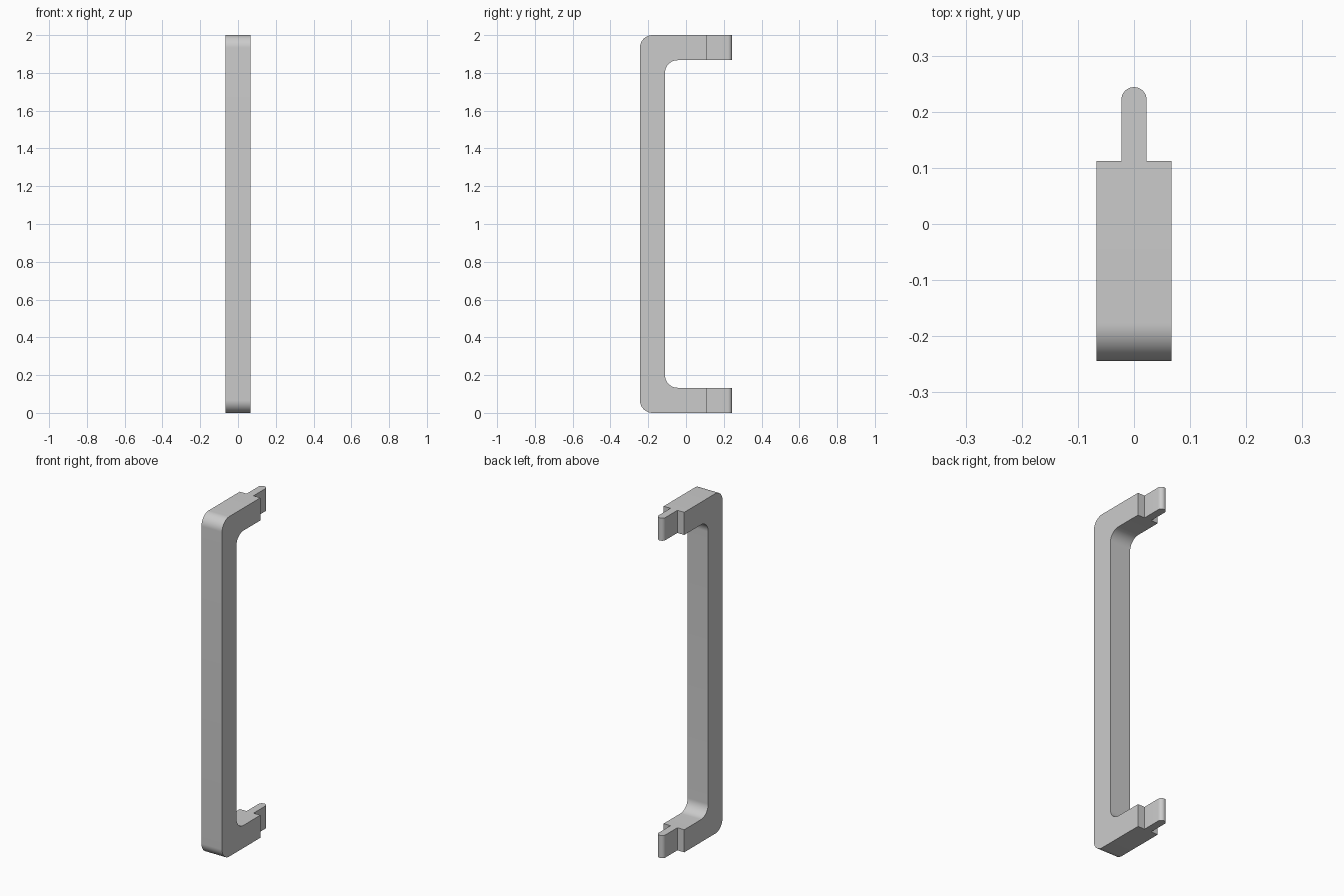
import bpy
import bmesh
from math import sin, cos, pi
from mathutils import Vector

cube = bpy.data.objects.get("Cube")
if cube:
    bpy.data.objects.remove(cube, do_unlink=True)

HALF_W = 0.067             # half the handle width
THICK = 0.133              # bar thickness
FRONT, SHOULDER, BACK = -0.244, 0.112, 0.244
TAB_R = 0.0225             # half the tab thickness, and its end radius
FILLET = 0.067
HEIGHT = 2.0

grey = bpy.data.materials.new("plain grey")
grey.use_nodes = True
grey.diffuse_color = (0.6, 0.6, 0.6, 1)
grey.node_tree.nodes["Principled BSDF"].inputs["Base Color"].default_value = (0.6, 0.6, 0.6, 1)


def arc(cx, cy, r, start, end, steps=16):
    """Points along a circular arc, angles in radians."""
    angles = [start + (end - start) * i / steps for i in range(steps + 1)]
    return [(cx + r * cos(a), cy + r * sin(a)) for a in angles]


def extrude_profile(name, points, depth):
    """Fill a closed outline and extrude it along the depth vector."""
    bm = bmesh.new()
    face = bm.faces.new([bm.verts.new(p) for p in points])
    result = bmesh.ops.extrude_face_region(bm, geom=[face])
    moved = [g for g in result["geom"] if isinstance(g, bmesh.types.BMVert)]
    bmesh.ops.translate(bm, verts=moved, vec=Vector(depth))
    bmesh.ops.recalc_face_normals(bm, faces=bm.faces)
    mesh = bpy.data.meshes.new(name)
    bm.to_mesh(mesh)
    bm.free()
    mesh.materials.append(grey)
    obj = bpy.data.objects.new(name, mesh)
    bpy.context.collection.objects.link(obj)
    bpy.ops.object.select_all(action="DESELECT")
    obj.select_set(True)
    bpy.context.view_layer.objects.active = obj
    bpy.ops.object.shade_smooth_by_angle(angle=pi / 6)
    return obj


# C-shaped grip: side outline with rounded outer and inner corners
inner = FRONT + THICK
lower = [(SHOULDER, THICK), (SHOULDER, 0)]
lower += arc(FRONT + FILLET, FILLET, FILLET, 1.5 * pi, pi)
upper = arc(FRONT + FILLET, HEIGHT - FILLET, FILLET, pi, pi / 2)
upper += [(SHOULDER, HEIGHT), (SHOULDER, HEIGHT - THICK)]
inside = arc(inner + FILLET, HEIGHT - THICK - FILLET, FILLET, pi / 2, pi)
inside += arc(inner + FILLET, THICK + FILLET, FILLET, pi, 1.5 * pi)
outline = [(-HALF_W, y, z) for y, z in lower + upper + inside]
extrude_profile("handle_grip", outline, (2 * HALF_W, 0, 0))

# Round-ended mounting tabs behind each arm
tab = [(-TAB_R, SHOULDER), (TAB_R, SHOULDER)]
tab += arc(0, BACK - TAB_R, TAB_R, 0, pi)
for name, z in (("lower_mounting_tab", 0), ("upper_mounting_tab", HEIGHT - THICK)):
    extrude_profile(name, [(x, y, z) for x, y in tab], (0, 0, THICK))
